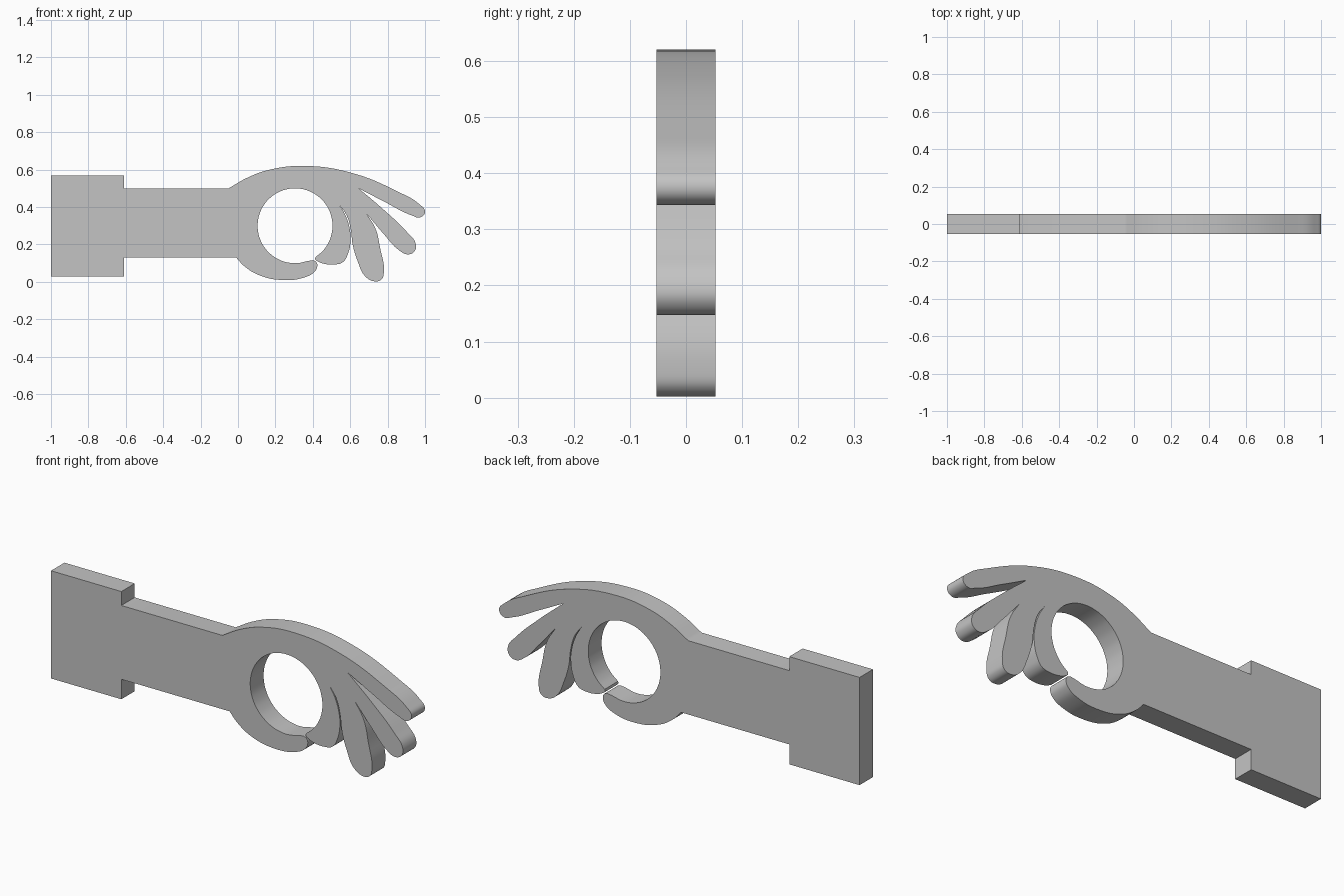
import bpy
from math import cos, sin, radians

if "Cube" in bpy.data.objects:
    bpy.data.objects.remove(bpy.data.objects["Cube"], do_unlink=True)

HALF_DEPTH = 0.053
HOLE_X, HOLE_Z, HOLE_RADIUS = 0.305, 0.3, 0.2


def ring_hole(start, end, count):
    """Points along the round opening between thumb and index finger."""
    angles = [radians(start + (end - start) * i / count) for i in range(count + 1)]
    return [(HOLE_X + HOLE_RADIUS * cos(a), HOLE_Z + HOLE_RADIUS * sin(a)) for a in angles]


# Square cuff and straight forearm, all sharp corners
lower_cuff = [(-0.01, 0.13), (-0.61, 0.13), (-0.61, 0.03), (-1, 0.03)]
upper_cuff = [(-1, 0.57), (-0.61, 0.57), (-0.61, 0.5)]

# Each smooth run starts at a sharp corner and flows to the next one
back_of_hand_and_little_finger = [
    (-0.05, 0.5), (0.05, 0.557), (0.17, 0.6), (0.35, 0.62), (0.6, 0.585), (0.86, 0.48),
    (0.97, 0.415), (1, 0.375), (0.975, 0.345), (0.93, 0.355), (0.78, 0.43)]
ring_finger = [
    (0.645, 0.5), (0.78, 0.385), (0.905, 0.265), (0.95, 0.205), (0.945, 0.165),
    (0.91, 0.147), (0.86, 0.17), (0.78, 0.255)]
middle_finger = [
    (0.687, 0.365), (0.735, 0.285), (0.76, 0.18), (0.78, 0.055), (0.767, 0.013),
    (0.73, 0.003), (0.68, 0.03), (0.64, 0.11), (0.613, 0.2), (0.603, 0.28), (0.582, 0.353)]
index_finger = [
    (0.543, 0.41), (0.577, 0.35), (0.598, 0.28), (0.602, 0.22), (0.586, 0.145),
    (0.56, 0.105), (0.515, 0.093), (0.46, 0.097), (0.43, 0.108), (0.413, 0.121)]
opening = ring_hole(-57, 289, 24)
thumb = [
    (0.4, 0.116), (0.417, 0.108), (0.424, 0.085), (0.41, 0.055), (0.355, 0.024),
    (0.24, 0.01), (0.115, 0.035), (0.035, 0.083)]

# Collect the outline as (point, is_corner)
outline = [(p, True) for p in upper_cuff]
for run in (back_of_hand_and_little_finger, ring_finger, middle_finger,
            index_finger, opening, thumb):
    outline += [(p, i == 0) for i, p in enumerate(run)]
outline += [(p, True) for p in lower_cuff]

# Filled and extruded profile curve
curve = bpy.data.curves.new("hand_profile", "CURVE")
curve.dimensions = "2D"
curve.fill_mode = "BOTH"
curve.extrude = HALF_DEPTH
curve.resolution_u = 8
spline = curve.splines.new("BEZIER")
spline.bezier_points.add(len(outline) - 1)
spline.use_cyclic_u = True
for point, ((x, z), corner) in zip(spline.bezier_points, outline):
    point.co = (x, z, 0)
    point.handle_left_type = point.handle_right_type = "VECTOR" if corner else "AUTO"

hand = bpy.data.objects.new("hand_and_cuff", curve)
bpy.context.collection.objects.link(hand)
hand.rotation_euler.x = radians(90)

# Turn into a clean mesh with crisp rims and smooth side walls
bpy.ops.object.select_all(action="DESELECT")
hand.select_set(True)
bpy.context.view_layer.objects.active = hand
bpy.ops.object.convert(target="MESH")
bpy.ops.object.transform_apply(location=False, rotation=True, scale=False)
hand = bpy.context.object
bpy.ops.object.mode_set(mode="EDIT")
bpy.ops.mesh.select_all(action="SELECT")
bpy.ops.mesh.remove_doubles(threshold=0.0001)
bpy.ops.mesh.normals_make_consistent(inside=False)
bpy.ops.object.mode_set(mode="OBJECT")
bpy.ops.object.shade_smooth_by_angle(angle=radians(35))

# Single plain grey
grey = bpy.data.materials.new("plain grey")
grey.use_nodes = True
colour = (0.55, 0.55, 0.55, 1)
grey.diffuse_color = colour
grey.node_tree.nodes["Principled BSDF"].inputs["Base Color"].default_value = colour
hand.data.materials.clear()
hand.data.materials.append(grey)
